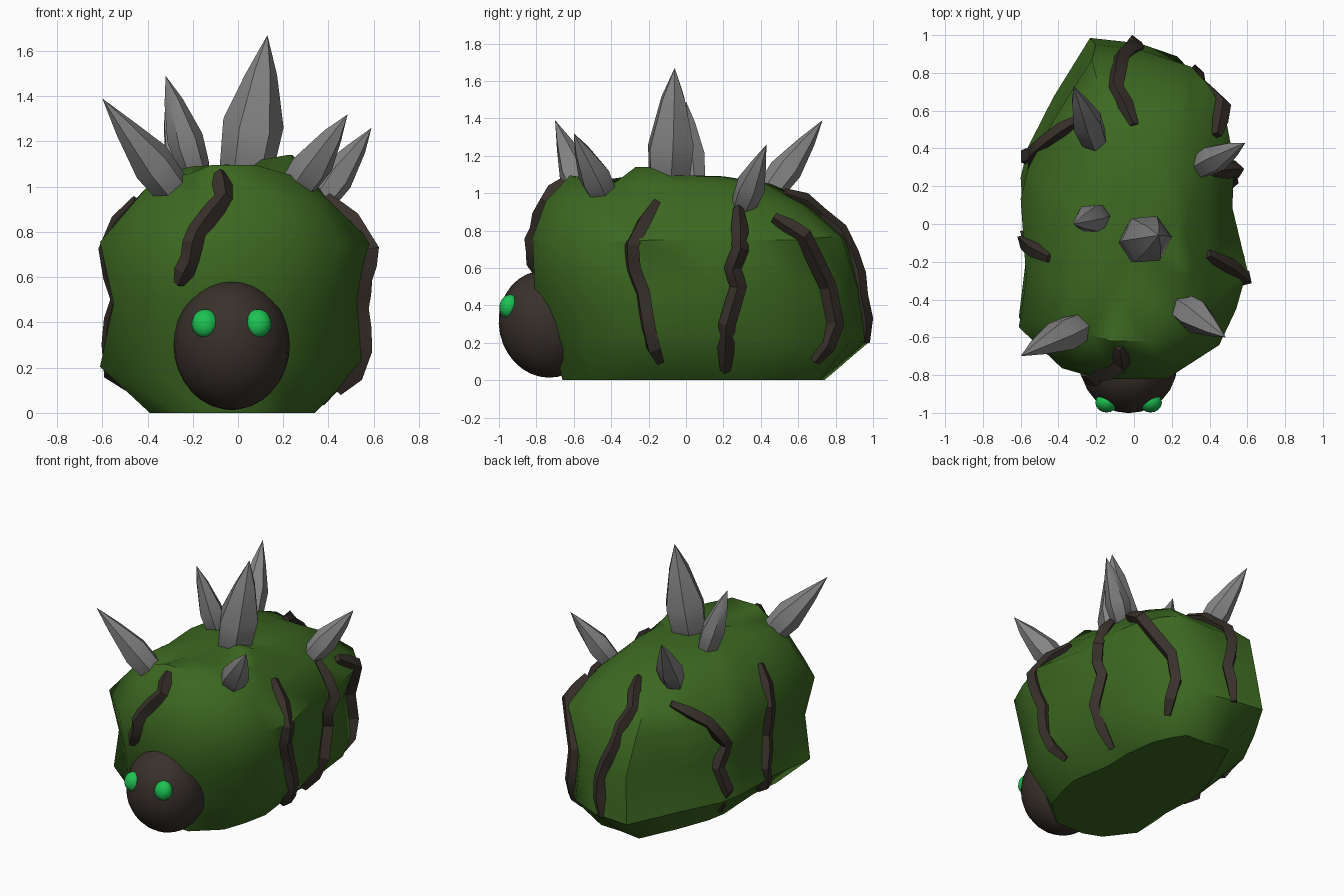
import bpy, bmesh, math, random
from mathutils import Vector
from mathutils.bvhtree import BVHTree

random.seed(4)
if "Cube" in bpy.data.objects:
    bpy.data.objects.remove(bpy.data.objects["Cube"])


def material(name, rgb):
    m = bpy.data.materials.new(name)
    m.use_nodes = True
    m.diffuse_color = (*rgb, 1)
    m.node_tree.nodes["Principled BSDF"].inputs["Base Color"].default_value = (*rgb, 1)
    return m


green = material("moss_green", (0.045, 0.138, 0.015))
brown = material("dark_brown", (0.04, 0.03, 0.024))
grey = material("stone_grey", (0.23, 0.23, 0.23))
glow = material("bright_green", (0.012, 0.54, 0.085))


def smooth(ob, angle):
    bpy.ops.object.select_all(action='DESELECT')
    ob.select_set(True)
    bpy.context.view_layer.objects.active = ob
    bpy.ops.object.shade_smooth_by_angle(angle=math.radians(angle))


def add_object(name, bm, mat, angle):
    bmesh.ops.recalc_face_normals(bm, faces=bm.faces)
    mesh = bpy.data.meshes.new(name)
    bm.to_mesh(mesh)
    bm.free()
    mesh.materials.append(mat)
    ob = bpy.data.objects.new(name, mesh)
    bpy.context.collection.objects.link(ob)
    smooth(ob, angle)


def loft(bm, rings):
    for a, b in zip(rings, rings[1:]):
        n = len(a)
        for i in range(n):
            j = (i + 1) % n
            bm.faces.new((a[i], a[j], b[j], b[i]))


# Body: one outline refitted to the bounds of each height layer
outline = [(-.22, .98), (.05, .95), (.31, .94), (.4, .84), (.49, .68), (.54, .4), (.53, .15),
           (.61, -.2), (.55, -.42), (.46, -.62), (.18, -.81), (-.18, -.81), (-.38, -.75),
           (-.61, -.52), (-.57, -.25), (-.6, .2), (-.56, .37), (-.42, .65)]
# z, x min, x max, y min, y max
layers = [(0, -.39, .34, -.66, .74), (.22, -.61, .57, -.71, .985),
          (.5, -.55, .54, -.81, .95), (.75, -.61, .6, -.82, .87),
          (.94, -.46, .45, -.75, .66), (1.05, -.36, .32, -.62, .45),
          (1.09, -.2, .24, -.4, .2)]
bm = bmesh.new()
rings = []
for k, (z, x0, x1, y0, y1) in enumerate(layers):
    ring = []
    for x, y in outline:
        px = x0 + (x + .61) / 1.22 * (x1 - x0)
        py = y0 + (y + .81) / 1.79 * (y1 - y0)
        pz = z
        if 0 < k < 5:
            pz += random.uniform(-.02, .02)
        if k == 1 and x < -.6 and y < 0:
            py -= .06       # low front corner
        if k in (1, 2) and x > .25 and y > .6:
            px -= .05       # hollow under the back left vine
            py -= .06
        if k == 4 and x > .6:
            px -= .06       # flattened flank
        if k == 5 and y < -.8:
            pz += .045      # front brow
        if k == 6 and y < -.6:
            pz -= .03       # dip behind the brow
        if k == 6 and x > .5 and -.5 < y < 0:
            pz += .05       # ridge beside the tall spike
        ring.append(bm.verts.new((px, py, pz)))
    rings.append(ring)
loft(bm, rings)
base = bm.faces.new(rings[0])
for edge in base.edges:
    edge.smooth = False
tip = bm.verts.new((0, -.12, 1.1))
for a, b in zip(rings[-1], rings[-1][1:] + rings[-1][:1]):
    bm.faces.new((a, b, tip))
bmesh.ops.recalc_face_normals(bm, faces=bm.faces)
tree = BVHTree.FromBMesh(bm)
add_object("body", bm, green, 52)


# Head and eyes
def ball(name, centre, radii, mat, tilt, seg=24, rows=16):
    bpy.ops.mesh.primitive_uv_sphere_add(segments=seg, ring_count=rows, radius=1,
                                         location=centre, rotation=(math.radians(tilt), 0, 0))
    ob = bpy.context.object
    ob.name = name
    ob.scale = radii
    ob.data.materials.append(mat)
    smooth(ob, 60)


ball("head", (-.028, -.745, .3), (.257, .255, .288), brown, 12)
for name, x in (("right_eye", -.145), ("left_eye", .088)):
    ball(name, (x, -.945, .395), (.06, .052, .064), glow, -15, 16, 10)


# Spikes: six-sided crystals, widest low down
def spike(name, base, top, radius):
    base, top = Vector(base), Vector(top)
    axis = top - base
    turn = axis.to_track_quat('Z', 'Y')
    bm = bmesh.new()
    rings = []
    for t, r in ((-.08, .6), (.02, .88), (.32, 1), (.7, .52)):
        ring = []
        for i in range(6):
            a = math.tau * i / 6 + .3
            offset = turn @ Vector((math.cos(a), math.sin(a), 0)) * radius * r
            ring.append(bm.verts.new(base + axis * (t + random.uniform(-.04, .04)) + offset))
        rings.append(ring)
    loft(bm, rings)
    bm.faces.new(rings[0])
    point = bm.verts.new(top)
    for i in range(6):
        bm.faces.new((rings[-1][i], rings[-1][(i + 1) % 6], point))
    add_object(name, bm, grey, 40)


spike("front_right_spike", (-.275, -.54, .97), (-.6, -.7, 1.39), .095)
spike("front_left_spike", (.255, -.44, .99), (.485, -.6, 1.32), .09)
spike("tall_spike", (.035, -.09, 1.07), (.13, -.06, 1.67), .135)
spike("middle_spike", (-.19, .04, 1.07), (-.32, .0, 1.49), .08)
spike("back_right_spike", (-.21, .44, 1.0), (-.32, .73, 1.39), .085)
spike("back_left_spike", (.36, .31, .94), (.59, .43, 1.26), .08)


# Vines: angular square tubes laid on the body along projected paths
def vine(name, direction, lift, path):
    d = Vector(direction)
    pts = []
    for u, z in path:
        start = Vector((0, u, z)) if d.x else Vector((u, 0, z))
        hit = tree.ray_cast(start - d * 3, d)
        if hit[0] is None:
            hit = tree.find_nearest(start - d * .6)
        pts.append(hit[0] - d * lift)
    # keep the middle of each stretch above the surface
    dense = []
    for a, b in zip(pts, pts[1:]):
        mid = (a + b) / 2
        near, normal = tree.find_nearest(mid)[:2]
        short = .01 - (mid - near).dot(normal)
        dense += [a, mid + normal * max(short, 0)]
    dense.append(pts[-1])
    curve = bpy.data.curves.new(name, 'CURVE')
    curve.dimensions = '3D'
    curve.bevel_depth = .046
    curve.bevel_resolution = 0
    curve.use_fill_caps = True
    line = curve.splines.new('POLY')
    line.points.add(len(dense) - 1)
    for i, (p, co) in enumerate(zip(line.points, dense)):
        p.co = (*co, 1)
        p.radius = .6 if i in (0, len(dense) - 1) else 1
    curve.materials.append(brown)
    ob = bpy.data.objects.new(name, curve)
    bpy.context.collection.objects.link(ob)
    bpy.ops.object.select_all(action='DESELECT')
    ob.select_set(True)
    bpy.context.view_layer.objects.active = ob
    bpy.ops.object.convert(target='MESH')
    smooth(bpy.context.object, 25)


left, right = (-1, 0, 0), (1, 0, 0)
vine("left_front_vine", left, .005, [(-.16, .95), (-.29, .72), (-.28, .6), (-.23, .47),
                                     (-.2, .28), (-.14, .1)])
vine("left_middle_vine", left, .02, [(.28, .92), (.29, .7), (.25, .6), (.28, .5),
                                     (.22, .3), (.21, .05)])
vine("left_back_vine", left, .03, [(.47, .87), (.63, .77), (.76, .5), (.8, .3), (.69, .1)])
vine("right_front_vine", right, .0, [(-.18, .94), (-.09, .72), (-.13, .5),
                                     (-.06, .3), (-.1, .12)])
vine("right_back_vine", right, .0, [(.56, .9), (.43, .77), (.32, .6), (.38, .45), (.3, .12)])
vine("front_vine", (0, 1, 0), .0, [(-.08, 1.06), (-.06, .95), (-.18, .8), (-.21, .68),
                                   (-.26, .57)])
vine("back_vine", (0, -1, 0), .0, [(0, 1.0), (-.1, .88), (-.07, .68), (.01, .45), (-.02, .2)])
